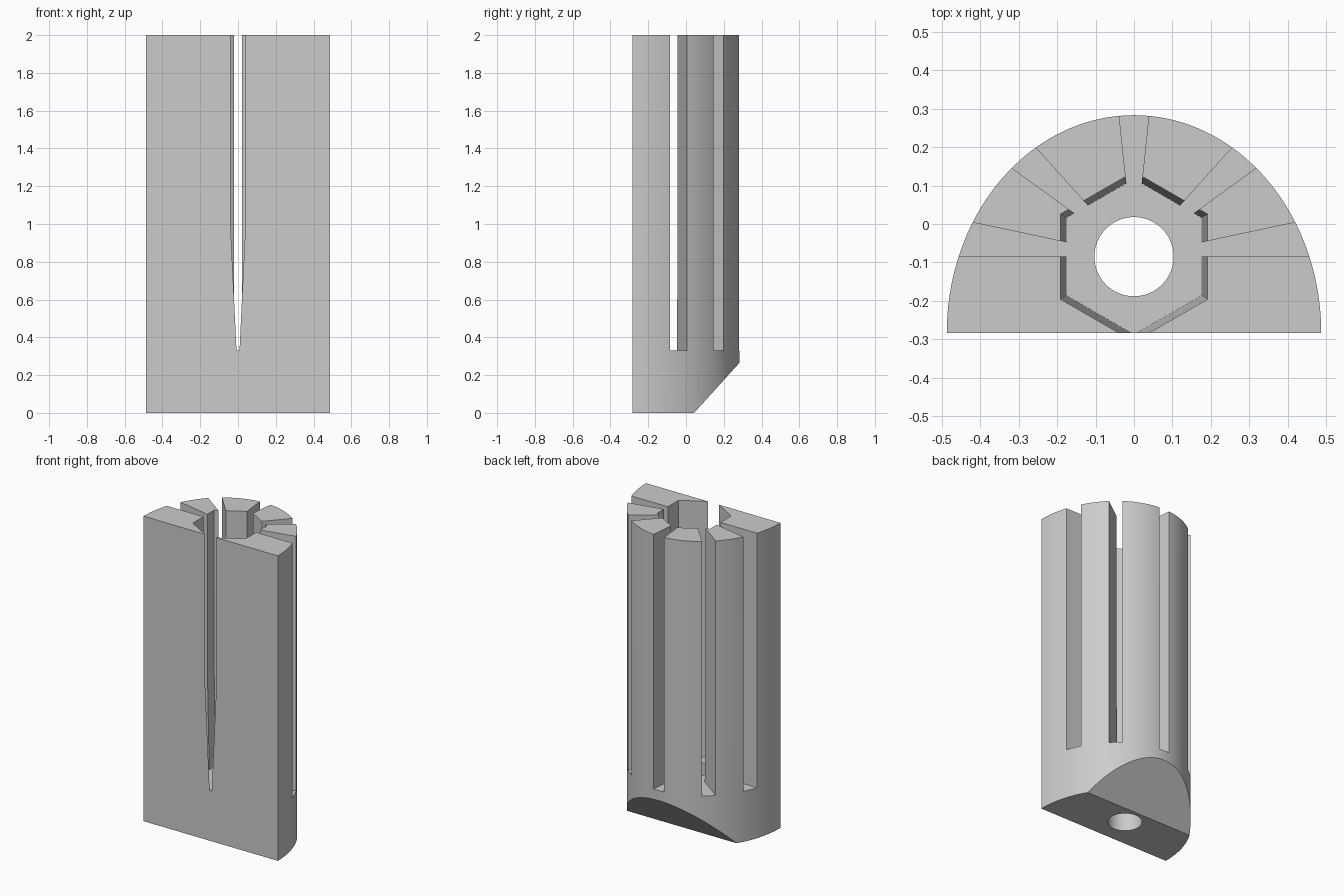
import bpy, bmesh
from math import sin, cos, pi, radians
from mathutils import Vector

default = bpy.data.objects.get("Cube")
if default:
    bpy.data.objects.remove(default, do_unlink=True)

FRONT, HALF_WIDTH, DEPTH, HEIGHT = -0.283, 0.487, 0.566, 2.0
AXIS_Y = -0.085          # centre line of socket, slots and bore
FLOOR = 0.33             # floor of the socket
ABOVE = HEIGHT + 0.1     # cutters overshoot the top


def loft(rings):
    """Closed bmesh solid through stacked rings of equal point count."""
    bm = bmesh.new()
    loops = [[bm.verts.new(p) for p in ring] for ring in rings]
    n = len(loops[0])
    for low, high in zip(loops, loops[1:]):
        for i in range(n):
            j = (i + 1) % n
            bm.faces.new((low[i], low[j], high[j], high[i]))
    bm.faces.new(loops[0][::-1])
    bm.faces.new(loops[-1])
    bmesh.ops.recalc_face_normals(bm, faces=bm.faces)
    return bm


def make_object(name, bm):
    mesh = bpy.data.meshes.new(name)
    bm.to_mesh(mesh)
    bm.free()
    obj = bpy.data.objects.new(name, mesh)
    bpy.context.collection.objects.link(obj)
    return obj


def polar(radius, angle, z):
    return (radius * cos(angle), AXIS_Y + radius * sin(angle), z)


def polygon(radius, sides, z):
    return [polar(radius, pi / 2 + 2 * pi * i / sides, z) for i in range(sides)]


# Half-elliptic column
SEGMENTS = 72
outline = [(HALF_WIDTH * cos(pi * i / SEGMENTS),
            FRONT + DEPTH * sin(pi * i / SEGMENTS)) for i in range(SEGMENTS + 1)]
bm = loft([[(x, y, z) for x, y in outline] for z in (0, HEIGHT)])

# Sloping cut under the back
start, end = Vector((0, 0.043, 0)), Vector((0, 0.283, 0.265))
slope = end - start
cut = bmesh.ops.bisect_plane(
    bm, geom=bm.verts[:] + bm.edges[:] + bm.faces[:], plane_co=start,
    plane_no=(0, slope.z, -slope.y), clear_outer=True)
rim = [e for e in cut["geom_cut"] if isinstance(e, bmesh.types.BMEdge)]
bmesh.ops.edgeloop_fill(bm, edges=rim)
bmesh.ops.recalc_face_normals(bm, faces=bm.faces)
body = make_object("slotted_column", bm)

# Cutters: tapered hexagonal socket, round bore and radial slots
cutters = [
    make_object("socket_cutter", loft([polygon(0.2026, 6, FLOOR),
                                       polygon(0.221, 6, 1.0),
                                       polygon(0.221, 6, ABOVE)])),
    make_object("bore_cutter", loft([polygon(0.103, 64, -0.1),
                                     polygon(0.103, 64, 0.6)])),
]
for middle in (6, 42, 90, 138, 174):
    a, b = radians(middle - 6), radians(middle + 6)
    rings = [[polar(0.14, a, z), polar(0.7, a, z),
              polar(0.7, b, z), polar(0.14, b, z)] for z in (FLOOR + 0.001, ABOVE)]
    cutters.append(make_object("slot_cutter", loft(rings)))

for cutter in cutters:
    cutter.hide_render = True
    mod = body.modifiers.new(cutter.name, 'BOOLEAN')
    mod.operation = 'DIFFERENCE'
    mod.solver = 'EXACT'
    mod.object = cutter

# Plain grey material
grey = bpy.data.materials.new("light_grey")
grey.use_nodes = True
colour = (0.6, 0.6, 0.6, 1)
grey.diffuse_color = colour
grey.node_tree.nodes["Principled BSDF"].inputs["Base Color"].default_value = colour
body.data.materials.append(grey)

# Apply the cuts, drop the cutters and smooth the curved side
bpy.ops.object.select_all(action='DESELECT')
body.select_set(True)
bpy.context.view_layer.objects.active = body
bpy.context.view_layer.update()
bpy.ops.object.convert(target='MESH')
for cutter in cutters:
    bpy.data.objects.remove(cutter, do_unlink=True)
bpy.ops.object.shade_smooth_by_angle(angle=radians(25))
